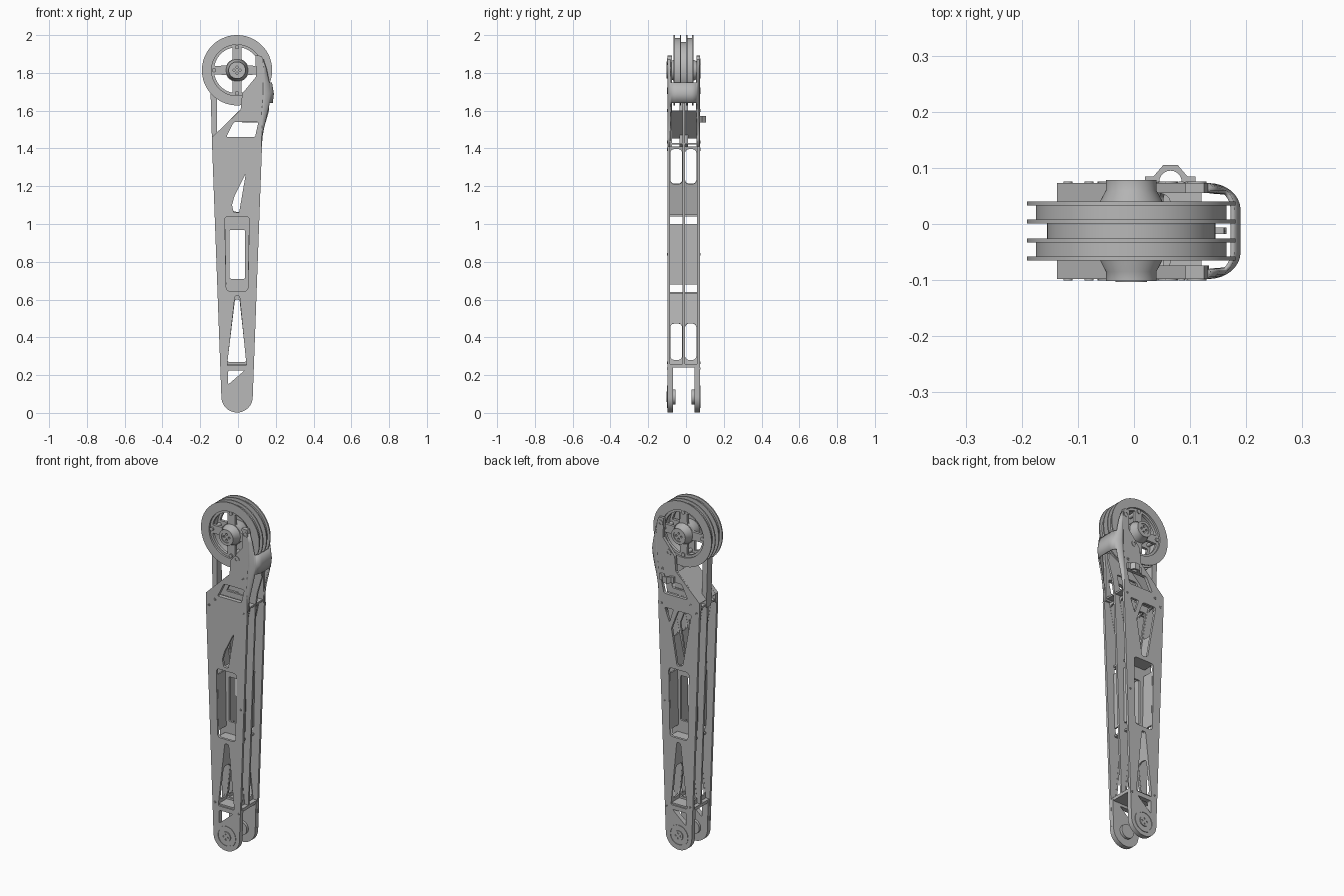
import bpy, bmesh
from math import sin, cos, pi, radians
from mathutils import Matrix, Vector

if "Cube" in bpy.data.objects:
    bpy.data.objects.remove(bpy.data.objects["Cube"])

GREY = (0.48, 0.48, 0.48, 1)
metal = bpy.data.materials.new("grey_metal")
metal.use_nodes = True
metal.diffuse_color = GREY
metal.node_tree.nodes["Principled BSDF"].inputs["Base Color"].default_value = GREY

FRONT, BACK, MID = -0.098, 0.073, -0.012      # outer faces and centre web (y)
CX, WHEEL_Z, FOOT_Z = -0.005, 1.814, 0.085    # hub positions
parts = []


def add_mesh(name, bm):
    bmesh.ops.remove_doubles(bm, verts=bm.verts, dist=1e-5)
    bmesh.ops.recalc_face_normals(bm, faces=bm.faces)
    me = bpy.data.meshes.new(name)
    bm.to_mesh(me)
    bm.free()
    me.materials.append(metal)
    ob = bpy.data.objects.new(name, me)
    bpy.context.scene.collection.objects.link(ob)
    parts.append(ob)
    return ob


def sheet(name, loops, thick, matrix):
    """Flat outline with holes, extruded to a thickness."""
    cu = bpy.data.curves.new(name, 'CURVE')
    cu.dimensions, cu.fill_mode, cu.extrude = '2D', 'BOTH', thick / 2
    for loop in loops:
        sp = cu.splines.new('POLY')
        sp.points.add(len(loop) - 1)
        for p, q in zip(sp.points, loop):
            p.co = (q[0], q[1], 0, 1)
        sp.use_cyclic_u = True
    tmp = bpy.data.objects.new(name + "_outline", cu)
    bpy.context.scene.collection.objects.link(tmp)
    bpy.context.view_layer.update()
    me = tmp.evaluated_get(bpy.context.evaluated_depsgraph_get()).to_mesh()
    bm = bmesh.new()
    bm.from_mesh(me)
    bpy.data.objects.remove(tmp)
    bpy.data.curves.remove(cu)
    bm.transform(matrix)
    return add_mesh(name, bm)


def plate(name, loops, y0, y1):
    m = Matrix.Translation((0, (y0 + y1) / 2, 0)) @ Matrix.Rotation(pi / 2, 4, 'X')
    return sheet(name, loops, abs(y1 - y0), m)


def wall(name, a, b, holes=(), thick=0.01, y0=-0.09, y1=0.065):
    """Cross wall between two (x, z) points, with holes in (distance, y)."""
    a, b = Vector((a[0], 0, a[1])), Vector((b[0], 0, b[1]))
    u, v = (b - a).normalized(), Vector((0, 1, 0))
    m = Matrix((u, v, u.cross(v))).transposed().to_4x4()
    s = (b - a).length
    return sheet(name, [box(0, s, y0, y1), *holes], thick, Matrix.Translation(a) @ m)


def box(x0, x1, y0, y1):
    return [(x0, y0), (x1, y0), (x1, y1), (x0, y1)]


def rounded(pts, r=0.012):
    out, n = [], len(pts)
    for i in range(n):
        p, a, b = (Vector(pts[j % n]) for j in (i, i - 1, i + 1))
        s = p + (a - p).normalized() * min(r, 0.48 * (a - p).length)
        e = p + (b - p).normalized() * min(r, 0.48 * (b - p).length)
        for k in range(6):
            t = k / 5
            out.append(s * (1 - t) ** 2 + p * 2 * t * (1 - t) + e * t * t)
    return out


def arc(cx, cz, r, a0, a1, n):
    return [(cx + r * cos(radians(a0 + (a1 - a0) * i / n)),
             cz + r * sin(radians(a0 + (a1 - a0) * i / n))) for i in range(n + 1)]


def circle(cx, cz, r, n=32):
    return arc(cx, cz, r, 0, 360, n)[:-1]


def lathe(name, profile, cx, cz, seg=72):
    """Closed (radius, y) section turned about an axis along y."""
    bm = bmesh.new()
    rings = [[bm.verts.new((cx + r * cos(2 * pi * k / seg), y, cz + r * sin(2 * pi * k / seg)))
              for r, y in profile] for k in range(seg)]
    n = len(profile)
    for k in range(seg):
        p, q = rings[k], rings[(k + 1) % seg]
        for i in range(n):
            j = (i + 1) % n
            bm.faces.new((p[i], p[j], q[j], q[i]))
    return add_mesh(name, bm)


# Holes of the leg
window = rounded([(-0.062, 0.645), (0.052, 0.645), (0.06, 1.04), (-0.07, 1.04)], 0.02)
inner_window = rounded(box(-0.045, 0.038, 0.71, 0.968), 0.008)
lower_slot = rounded([(-0.058, 0.25), (0.045, 0.25), (0.008, 0.62), (-0.016, 0.62)], 0.01)
corner_hole = rounded([(-0.052, 0.15), (0.035, 0.225), (-0.052, 0.225)], 0.008)
slit = rounded([(-0.022, 1.06), (0.006, 1.06), (0.042, 1.27), (-0.018, 1.15), (-0.032, 1.1)], 0.008)
upper_slot = rounded([(-0.03, 1.07), (0.006, 1.06), (0.042, 1.27), (0.0, 1.38), (-0.085, 1.38)], 0.012)
side_slot = rounded([(0.085, 1.38), (0.03, 1.38), (0.055, 1.3)], 0.008)
common = [lower_slot, corner_hole]

# Leg plates and centre web
foot = arc(CX, FOOT_Z, 0.083, 180, 360, 28)
outline = foot + [(0.127, 1.41), (-0.137, 1.41)]
plate("front_leg_plate", [outline, window, slit] + common, FRONT, FRONT + 0.014)
plate("back_leg_plate", [outline, window, upper_slot, side_slot] + common, BACK - 0.014, BACK)
web = [(-0.088, 0.25), (0.078, 0.25), (0.122, 1.41), (-0.132, 1.41)]
low_web_hole = rounded([(-0.056, 0.27), (0.044, 0.27), (0.008, 0.6), (-0.016, 0.6)], 0.01)
plate("centre_web", [web, low_web_hole, inner_window, upper_slot], MID - 0.006, MID + 0.006)

# Fork cheeks with hub rings at the foot
cheek = foot + [(0.083, 0.25), (-0.092, 0.25)]
for side, y, s in (("front", FRONT, 1), ("back", BACK, -1)):
    plate(side + "_fork_cheek", [cheek, corner_hole], y + s * 0.013, y + s * 0.028)
    plate(side + "_fork_boss", [circle(CX, FOOT_Z, 0.04)], y + s * 0.027, y + s * 0.043)
    holes = [circle(CX + 0.015 * cos(k * pi / 2), FOOT_Z + 0.015 * sin(k * pi / 2), 0.005, 12)
             for k in range(4)]
    plate(side + "_foot_hub", [circle(CX, FOOT_Z, 0.028), *holes], y, y - s * 0.005)
    plate(side + "_foot_ring", [circle(CX, FOOT_Z, 0.06), circle(CX, FOOT_Z, 0.052)], y, y - s * 0.003)

# Cross walls inside the leg
wall("fork_bridge", (-0.09, 0.25), (0.08, 0.25), thick=0.018)
wall("lower_shelf", (-0.07, 0.635), (0.06, 0.635))
wall("upper_shelf", (-0.075, 1.046), (0.065, 1.046))


def slots(s0, s1):
    return [rounded(box(s0, s1, a, b), 0.025) for a, b in ((-0.083, -0.02), (-0.005, 0.055))]


for side, low, mid, high in (
        ("right", ((-0.065, 0.25), (-0.02, 0.63)), (-0.066, -0.072), ((-0.04, 1.05), (-0.1, 1.41))),
        ("left", ((0.052, 0.25), (0.014, 0.63)), (0.056, 0.062), ((0.014, 1.05), (0.09, 1.41)))):
    wall(side + "_lower_wall", *low, slots(0.03, 0.225), 0.008)
    wall(side + "_box_wall", (mid[0], 0.68), (mid[1], 1.0), thick=0.008)
    wall(side + "_upper_wall", *high, slots(0.165, 0.355), 0.008)

# Upper bracket: height, outer reach, corner depth
reach = [(1.41, 0.127, 0.002), (1.46, 0.132, 0.008), (1.5, 0.142, 0.018), (1.55, 0.158, 0.034),
         (1.6, 0.174, 0.048), (1.64, 0.184, 0.054), (1.69, 0.19, 0.057), (1.75, 0.18, 0.047),
         (1.82, 0.16, 0.026), (1.87, 0.138, 0.006)]
bracket = ([(x - d, z) for z, x, d in reach]
           + [(0.125, 1.89), (0.092, 1.892), (0.096, 1.78), (0.022, 1.69), (0.014, 1.605),
              (-0.137, 1.46), (-0.137, 1.41)])
gap = rounded([(-0.062, 1.46), (0.09, 1.46), (0.108, 1.54), (-0.022, 1.54)], 0.01)
plate("front_bracket", [bracket, gap], FRONT, FRONT + 0.024)
plate("back_bracket", [bracket, gap], BACK - 0.018, BACK)
ridge = [(-0.132, 1.41), (0.122, 1.41), (0.135, 1.5), (0.165, 1.6), (0.16, 1.65),
         (0.1, 1.62), (0.01, 1.595), (-0.132, 1.46)]
plate("bracket_web", [ridge, gap], MID - 0.006, MID + 0.006)
wall("bracket_slope", (-0.134, 1.455), (0.012, 1.598))
wall("bracket_floor", (-0.134, 1.425), (0.12, 1.425), slots(0.09, 0.2))

# Rounded guard joining both bracket plates
bm = bmesh.new()
rows, steps = [], 8
for z, x, d in reach:
    quarter = [(x - d + d * sin(k * pi / 2 / steps), 0.048 * cos(k * pi / 2 / steps))
               for k in range(steps + 1)]
    section = [(px, FRONT + 0.048 - py) for px, py in quarter]
    section += [(px, BACK - 0.048 + py) for px, py in reversed(quarter)]
    rows.append([bm.verts.new((px, py, z)) for px, py in section])
for (za, *_), lo, hi in zip(reach, rows, rows[1:]):
    for i in range(len(lo) - 1):
        middle = 4 <= i < len(lo) - 5
        if middle and not 1.63 < za < 1.74:
            continue
        bm.faces.new((lo[i], lo[i + 1], hi[i + 1], hi[i]))
guard = add_mesh("bracket_guard", bm)
shell = guard.modifiers.new("thickness", 'SOLIDIFY')
shell.thickness, shell.offset = 0.008, -1

# Slim strut beside the wheel
plate("wheel_strut", [[(-0.137, 1.41), (-0.11, 1.43), (-0.112, 1.72), (-0.146, 1.72)]],
      MID - 0.022, MID + 0.022)

# Twin-groove wheel
edge, low, core, inner = 0.186, 0.17, 0.15, 0.135
rim = [(inner, -0.065), (edge, -0.065), (edge, -0.058), (low, -0.058), (low, -0.033),
       (edge, -0.033), (edge, -0.026), (core, -0.026), (core, 0.001), (edge, 0.001),
       (edge, 0.008), (low, 0.008), (low, 0.033), (edge, 0.033), (edge, 0.04), (inner, 0.04)]
lathe("wheel_rim", rim, CX, WHEEL_Z)
spoke_gaps = []
for k in range(4):
    a = 45 + 90 * k
    spoke_gaps.append(rounded(arc(CX, WHEEL_Z, 0.122, a - 34, a + 34, 10)
                              + arc(CX, WHEEL_Z, 0.062, a + 22, a - 22, 5), 0.006))
for side, y in (("front", -0.054), ("back", 0.014)):
    plate(side + "_spokes", [circle(CX, WHEEL_Z, 0.14, 64), *spoke_gaps], y, y + 0.016)
lathe("wheel_hub", [(0.03, -0.102), (0.045, -0.102), (0.045, -0.085), (0.058, -0.06), (0.058, 0.036),
                    (0.045, 0.06), (0.045, 0.078), (0.03, 0.078)], CX, WHEEL_Z, 48)
hub_holes = [circle(CX + 0.016 * cos(k * pi / 2), WHEEL_Z + 0.016 * sin(k * pi / 2), 0.006, 12)
             for k in range(4)]
plate("wheel_axle", [circle(CX, WHEEL_Z, 0.031), *hub_holes], -0.098, 0.074)
for k in range(4):
    bx, bz = CX + 0.122 * cos(k * pi / 2), WHEEL_Z + 0.122 * sin(k * pi / 2)
    plate("spoke_bolt", [circle(bx, bz, 0.011, 16)], -0.062, 0.036)

# Bolts on both faces
bolts = [(0.112, 1.86, 0.017), (0.06, 1.705, 0.017), (0.1, 1.6, 0.008), (-0.08, 1.435, 0.008),
         (0.105, 1.4, 0.006), (-0.118, 1.395, 0.008), (0.085, 0.84, 0.006), (-0.078, 0.265, 0.006),
         (0.072, 0.235, 0.006)]
for x, z, r in bolts:
    for y, s in ((FRONT, -1), (BACK, 1)):
        plate("bolt", [circle(x, z, r, 20), circle(x, z, r * 0.5, 6)], y, y + s * 0.003)

# Arched cable clip on the back
clip = ([(0.02, BACK), (0.035, BACK)] + arc(0.065, 0.075, 0.02, 180, 0, 12)
        + [(0.095, BACK), (0.11, BACK), (0.11, 0.085), (0.095, 0.085), (0.078, 0.105),
           (0.052, 0.105), (0.035, 0.085), (0.02, 0.085)])
sheet("cable_clip", [clip], 0.036, Matrix.Translation((0, 0, 1.555)))

# Smooth round surfaces, keep edges crisp
bpy.ops.object.select_all(action='DESELECT')
for ob in parts:
    ob.select_set(True)
bpy.context.view_layer.objects.active = parts[0]
bpy.ops.object.shade_smooth_by_angle(angle=radians(30))
